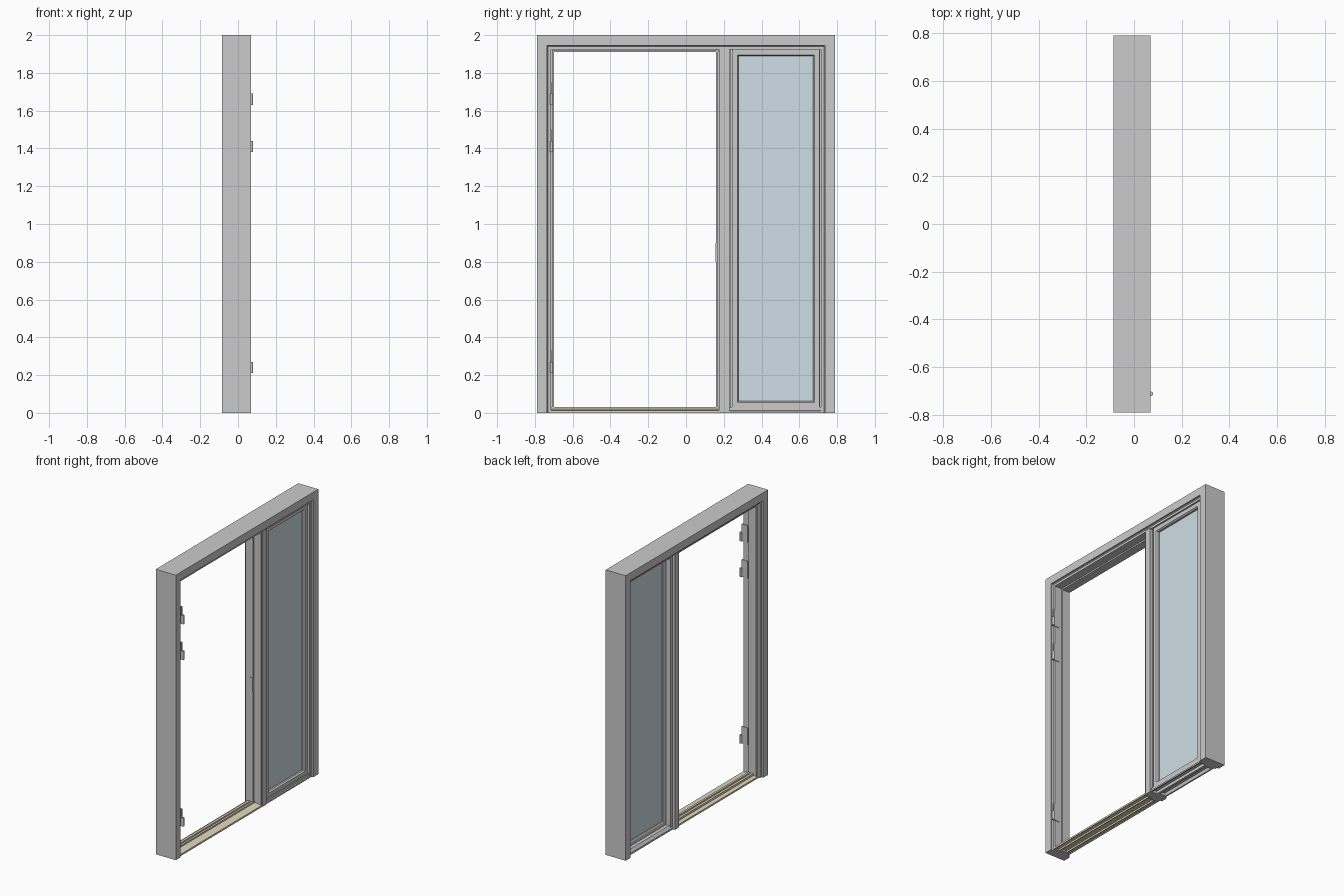
import bpy, bmesh
from mathutils import Vector

if "Cube" in bpy.data.objects:
    bpy.data.objects.remove(bpy.data.objects["Cube"])


def finish(name, bm, color=None):
    bmesh.ops.recalc_face_normals(bm, faces=bm.faces)
    me = bpy.data.meshes.new(name)
    bm.to_mesh(me)
    bm.free()
    ob = bpy.data.objects.new(name, me)
    bpy.context.collection.objects.link(ob)
    if color:
        m = bpy.data.materials.new(name + "_colour")
        m.diffuse_color = color
        m.use_nodes = True
        m.node_tree.nodes["Principled BSDF"].inputs["Base Color"].default_value = m.diffuse_color
        me.materials.append(m)
    return ob


def sweep(name, prof, y0, y1, z0, z1, closed):
    """Mitred frame: profile of (inward offset, x) around a rectangle in YZ."""
    bm = bmesh.new()
    rings = []
    for sy, sz in ((0, 0), (0, 1), (1, 1), (1, 0)):
        ring = []
        for o, x in prof:
            y = y1 - o if sy else y0 + o
            z = z1 - o if sz else (z0 + o if closed else z0)
            ring.append(bm.verts.new((x, y, z)))
        rings.append(ring)
    n = len(prof)
    for k in range(4 if closed else 3):
        a, b = rings[k], rings[(k + 1) % 4]
        for i in range(n):
            j = (i + 1) % n
            bm.faces.new((a[i], a[j], b[j], b[i]))
    if not closed:
        bm.faces.new(rings[0])
        bm.faces.new(rings[3])
    return finish(name, bm)


def prism(name, pts, direction, color=None):
    """Extrude a planar outline of 3D points along a vector."""
    bm = bmesh.new()
    f = bm.faces.new([bm.verts.new(p) for p in pts])
    g = bmesh.ops.extrude_face_region(bm, geom=[f])
    vs = [v for v in g["geom"] if isinstance(v, bmesh.types.BMVert)]
    bmesh.ops.translate(bm, verts=vs, vec=Vector(direction))
    return finish(name, bm, color)


def box(name, x, y, z, color=None):
    pts = [(x[0], y[0], z[0]), (x[1], y[0], z[0]), (x[1], y[1], z[0]), (x[0], y[1], z[0])]
    return prism(name, pts, (0, 0, z[1] - z[0]), color)


# Outer frame: two jambs and header with stepped rebates and a seal groove
sweep("outer_frame", [
    (0, -.085), (.055, -.085), (.055, -.07), (.072, -.07), (.072, -.055),
    (.09, -.055), (.09, .005), (.08, .005), (.08, -.005), (.075, -.005),
    (.075, .055), (.06, .055), (.055, .06), (.055, .07), (0, .07)],
    -.79, .79, 0, 2, False)

# Mullion between the doorway and the side window
mullion = [(-.075, .185), (-.055, .185), (-.055, .16), (.005, .16), (.005, .17),
           (-.005, .17), (-.005, .176), (.055, .176), (.055, .185), (.062, .185),
           (.062, .23), (.04, .23), (.04, .236), (.005, .236), (.005, .25),
           (-.055, .25), (-.055, .23), (-.075, .23)]
prism("mullion", [(x, y, 0) for x, y in mullion], (0, 0, 1.93))

# Side window sash with glazing bead
sweep("window_sash", [
    (0, -.02), (.025, -.02), (.035, -.015), (.035, .035), (.028, .045), (0, .045)],
    .244, .708, .028, 1.924, True)
box("window_glass", (-.01, .024), (.272, .68), (.056, 1.896), (.62, .74, .8, 1))

# Sill below the side window, open underneath
sill = [(-.06, 0), (-.06, .012), (-.045, .03), (.05, .03), (.05, .012), (.058, .01),
        (.058, 0), (.05, 0), (.045, .02), (.01, .02), (.01, 0), (-.005, 0),
        (-.005, .02), (-.045, .02), (-.05, 0)]
prism("window_sill", [(x, .23, z) for x, z in sill], (0, .49, 0))

# Ribbed doorway threshold, open underneath
tread = [(-.062, 0), (-.062, .012), (-.035, .016), (-.035, .03), (-.018, .03),
         (-.016, .024), (-.008, .024), (-.006, .03), (.008, .03), (.008, .02),
         (.06, .012), (.06, 0), (.055, 0), (.055, .006), (.022, .012), (.022, 0),
         (.016, 0), (.016, .012), (-.03, .012), (-.03, 0), (-.036, 0),
         (-.036, .008), (-.057, .006), (-.057, 0)]
prism("threshold", [(x, -.72, z) for x, z in tread], (0, .9, 0), (.75, .68, .52, 1))

# Hinges: leaf on the jamb and knuckle barrel
for i, z in enumerate((.21, 1.38, 1.63)):
    box(f"hinge_leaf_{i}", (.02, .066), (-.72, -.711), (z, z + .12))
    bm = bmesh.new()
    bmesh.ops.create_cone(bm, cap_ends=True, segments=16, radius1=.009, radius2=.009, depth=.06)
    bmesh.ops.translate(bm, verts=bm.verts, vec=(.071, -.712, z + .03))
    ob = finish(f"hinge_knuckle_{i}", bm)
    bpy.context.view_layer.objects.active = ob
    ob.select_set(True)
    bpy.ops.object.shade_smooth_by_angle()
    ob.select_set(False)

# Latch strike plate on the mullion
box("strike_plate", (-.02, .003), (.155, .162), (.8, .9))
